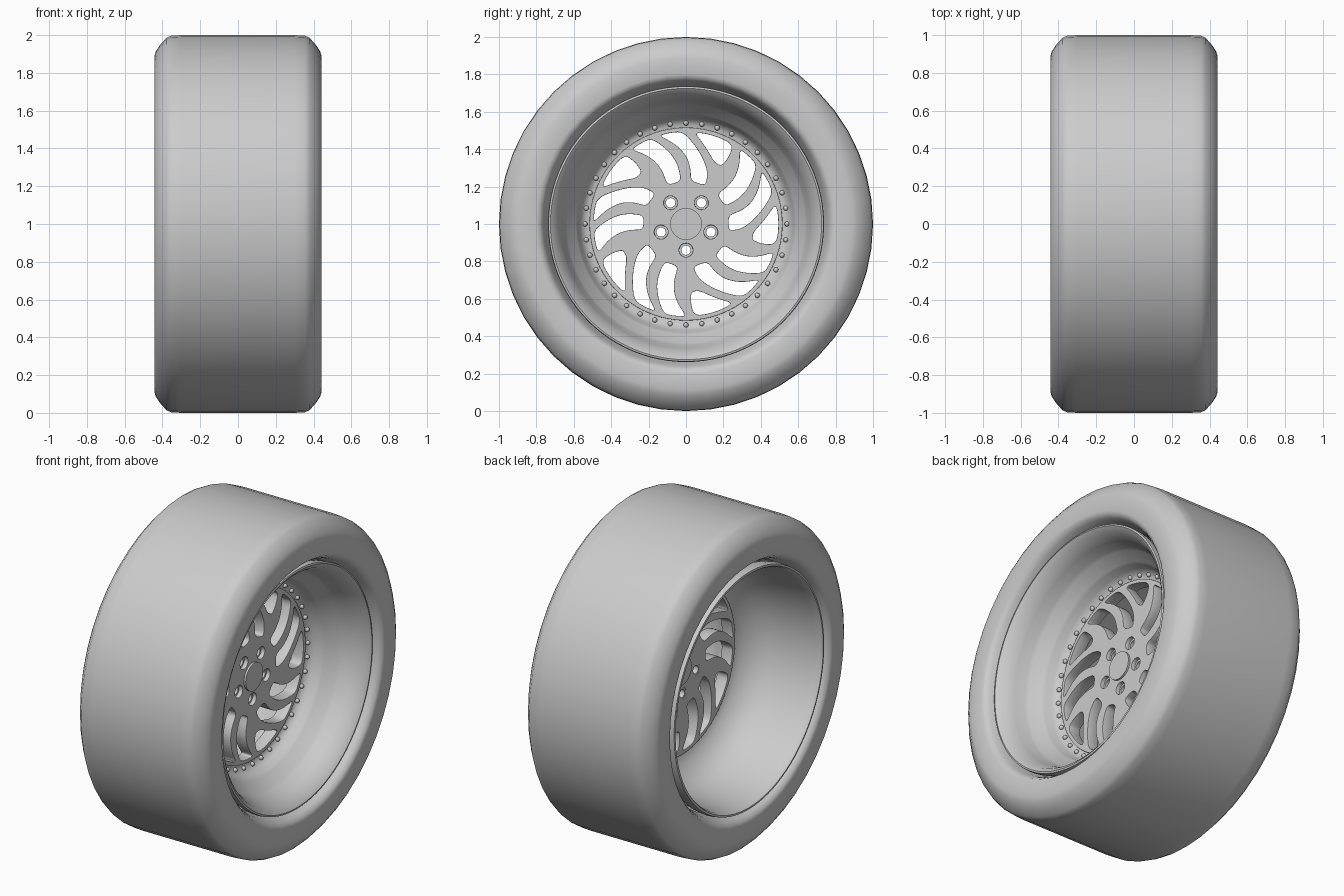
import bpy, bmesh
from math import sin, cos, pi, radians
from mathutils import Matrix, Vector

if "Cube" in bpy.data.objects:
    bpy.data.objects.remove(bpy.data.objects["Cube"])

CENTRE = Vector((0, 0, 1))   # axle runs along x


def finish(ob, angle=35):
    bpy.ops.object.select_all(action='DESELECT')
    ob.select_set(True)
    bpy.context.view_layer.objects.active = ob
    bpy.ops.object.shade_smooth_by_angle(angle=radians(angle))
    return ob


def mesh_object(name, bm, angle=35):
    bmesh.ops.recalc_face_normals(bm, faces=bm.faces)
    me = bpy.data.meshes.new(name)
    bm.to_mesh(me)
    bm.free()
    ob = bpy.data.objects.new(name, me)
    bpy.context.collection.objects.link(ob)
    ob.location = CENTRE
    return finish(ob, angle)


def revolve(name, profile, n, angle=35):
    """Sweep a closed (x, radius) profile round the axle."""
    bm = bmesh.new()
    rings = [[bm.verts.new((x, r * sin(2 * pi * i / n), r * cos(2 * pi * i / n)))
              for x, r in profile] for i in range(n)]
    k = len(profile)
    for i in range(n):
        a, b = rings[i], rings[(i + 1) % n]
        for j in range(k):
            bm.faces.new((a[j], a[(j + 1) % k], b[(j + 1) % k], b[j]))
    return mesh_object(name, bm, angle)


def circle(r, n=32, cx=0, cy=0):
    return [(cx + r * cos(2 * pi * i / n), cy + r * sin(2 * pi * i / n)) for i in range(n)]


def plate(name, loops, x0, x1, bevel=0.0):
    """Flat plate with holes (first loop is the outline) between x0 and x1."""
    cu = bpy.data.curves.new(name, 'CURVE')
    cu.dimensions = '2D'
    cu.fill_mode = 'BOTH'
    cu.extrude = (x1 - x0) / 2 - bevel
    cu.bevel_depth = bevel
    cu.bevel_resolution = 1
    for loop in loops:
        s = cu.splines.new('POLY')
        s.points.add(len(loop) - 1)
        for p, (u, v) in zip(s.points, loop):
            p.co = (u, v, 0, 1)
        s.use_cyclic_u = True
    ob = bpy.data.objects.new(name, cu)
    bpy.context.collection.objects.link(ob)
    ob.location = CENTRE + Vector(((x0 + x1) / 2, 0, 0))
    ob.rotation_euler = (pi / 2, 0, pi / 2)
    bpy.ops.object.select_all(action='DESELECT')
    ob.select_set(True)
    bpy.context.view_layer.objects.active = ob
    bpy.ops.object.convert(target='MESH')
    return finish(bpy.context.view_layer.objects.active, 30)


def window(points, turn):
    """Rounded opening from (angle in degrees, radius) corners."""
    pts = points
    for _ in range(3):
        new = []
        for (a, r), (b, q) in zip(pts, pts[1:] + pts[:1]):
            new += [(a * .78 + b * .22, r * .78 + q * .22), (a * .22 + b * .78, r * .22 + q * .78)]
        pts = new
    return [(r * cos(radians(a + turn)), r * sin(radians(a + turn))) for a, r in pts]


# tire: half profile mirrored across x = 0, flat sidewall dipping in at the rim
half = [(.30, 1.0), (.355, .997), (.38, .985), (.415, .945), (.435, .915), (.442, .89), (.443, .85),
        (.442, .80), (.436, .78), (.415, .765), (.385, .752), (.35, .742), (.33, .733)]
revolve("tire", half + [(-x, r) for x, r in reversed(half)], 48, 50)

# rim: stepped deep dish in front, open barrel behind
revolve("rim", [
    (.385, .738), (.402, .735), (.405, .725), (.385, .70), (.33, .672), (.315, .666),
    (.255, .647), (.235, .637), (.18, .590), (.165, .58), (.125, .568), (.10, .55),
    (.09, .53), (.088, .50), (.045, .50), (.042, .525), (.02, .57), (-.03, .625), (-.10, .665),
    (-.20, .685), (-.38, .703), (-.42, .71), (-.432, .718), (-.43, .73), (-.40, .735),
    (-.36, .73), (-.34, .715), (.34, .715), (.36, .735)], 96, 40)

# spoke plate: two long windows and one fork window in each fifth
w_long = [(-120, .225), (-119, .30), (-116, .36), (-111, .42), (-104, .495), (-97, .497),
          (-89, .495), (-96, .42), (-100, .36), (-101.5, .30), (-100, .225)]
w_wide = [(-82, .225), (-77, .30), (-69, .36), (-61, .42), (-52, .495), (-44, .497),
          (-36, .495), (-47, .42), (-54, .36), (-58, .30), (-60, .225)]
w_fork = [(-86, .36), (-87, .42), (-85, .495), (-72, .497), (-58, .495), (-68, .42), (-78, .36)]
fifths = [72 * k for k in range(5)]
bolts = [(.14 * cos(radians(t - 90)), .14 * sin(radians(t - 90))) for t in fifths]
holes = [window(w, t) for t in fifths for w in (w_long, w_wide, w_fork)]
holes += [circle(.04, 24, u, v) for u, v in bolts]
plate("spoke_plate", [circle(.513, 96)] + holes, .025, .10, .003)

# recessed bolt seats
for k, (u, v) in enumerate(bolts):
    plate(f"bolt_seat_{k + 1}", [circle(.042, 24, u, v), circle(.025, 24, u, v)], .027, .075)

# centre cap
plate("centre_cap", [circle(.085, 48)], .02, .112)

# ring of rivets
bm = bmesh.new()
for i in range(40):
    a = 2 * pi * i / 40
    bmesh.ops.create_uvsphere(bm, u_segments=12, v_segments=8, radius=.0135,
                              matrix=Matrix.Translation((.098, .54 * sin(a), .54 * cos(a))))
mesh_object("rivets", bm, 60)
